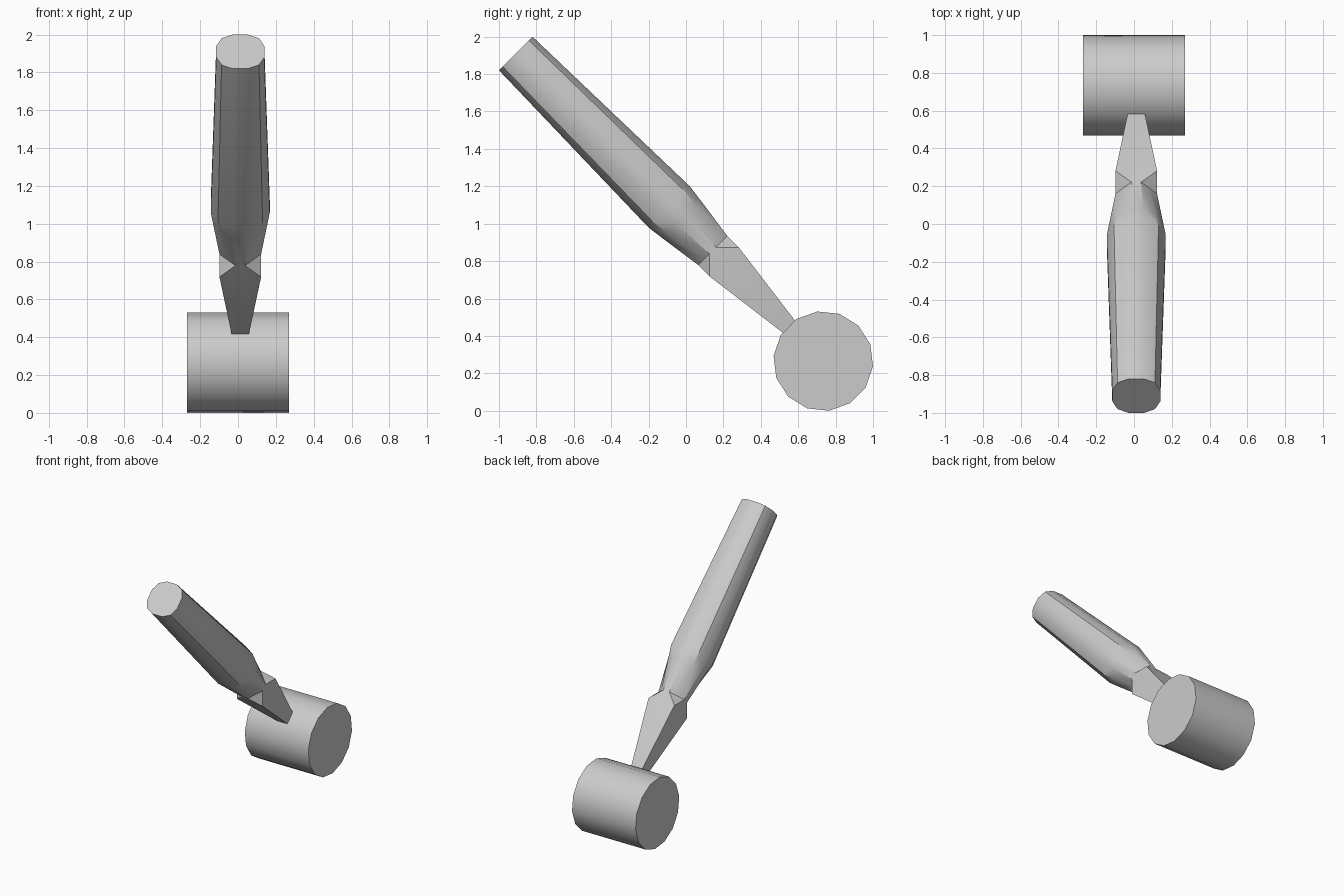
import bpy, bmesh, math

if "Cube" in bpy.data.objects:
    bpy.data.objects.remove(bpy.data.objects["Cube"])

R2 = math.sqrt(2)


def loft(name, rings, chamfer_step=None):
    """Skin a list of equal-length point rings and cap both ends."""
    bm = bmesh.new()
    vs = [[bm.verts.new(p) for p in ring] for ring in rings]
    n = len(rings[0])
    for s in range(len(vs) - 1):
        a, b = vs[s], vs[s + 1]
        for i in range(n):
            j = (i + 1) % n
            if s == chamfer_step and i % 3 == 0:
                bm.faces.new((a[i], a[j], b[j]))
                bm.faces.new((a[i], b[j], b[i]))
            elif s == chamfer_step and i % 3 == 1:
                bm.faces.new((a[i], a[j], b[i]))
                bm.faces.new((a[j], b[j], b[i]))
            else:
                bm.faces.new((a[i], a[j], b[j], b[i]))
    bm.faces.new(vs[0])
    bm.faces.new(vs[-1])
    bmesh.ops.recalc_face_normals(bm, faces=bm.faces)
    me = bpy.data.meshes.new(name)
    bm.to_mesh(me)
    bm.free()
    ob = bpy.data.objects.new(name, me)
    bpy.context.collection.objects.link(ob)
    bpy.ops.object.select_all(action='DESELECT')
    ob.select_set(True)
    bpy.context.view_layer.objects.active = ob
    bpy.ops.object.shade_smooth_by_angle(angle=math.radians(30))
    return ob


def section(t, half, flat, corner):
    """12-point section at distance t down the 45 degree handle axis."""
    pts = []
    for q in range(4):
        for x, v in ((half, flat), (corner, corner), (flat, half)):
            for _ in range(q):
                x, v = -v, x
            pts.append((0.012 + x, -0.91 + (t + v) / R2, 1.91 + (v - t) / R2))
    return pts


# Handle: rounded grip, narrowing to a diamond, stop-chamfered square, tapered tip
stations = [
    (0.0, 0.127, 0.042, 0.099),
    (1.16, 0.156, 0.044, 0.118),
    (1.25, 0.144, 0.036, 0.104),
    (1.49, 0.110, 0.025, 0.0675),
    (1.575, 0.110, 0.025, 0.110),
    (2.08, 0.044, 0.010, 0.044),
]
loft("handle", [section(*s) for s in stations], chamfer_step=3)

# Head: 14-sided drum lying across x
radius, sides = 0.267, 14
angles = [math.radians(-6) + math.tau * i / sides for i in range(sides)]
loft("drum_head", [[(x, 0.734 + radius * math.cos(a), 0.2655 + radius * math.sin(a))
                    for a in angles] for x in (-0.27, 0.27)])
